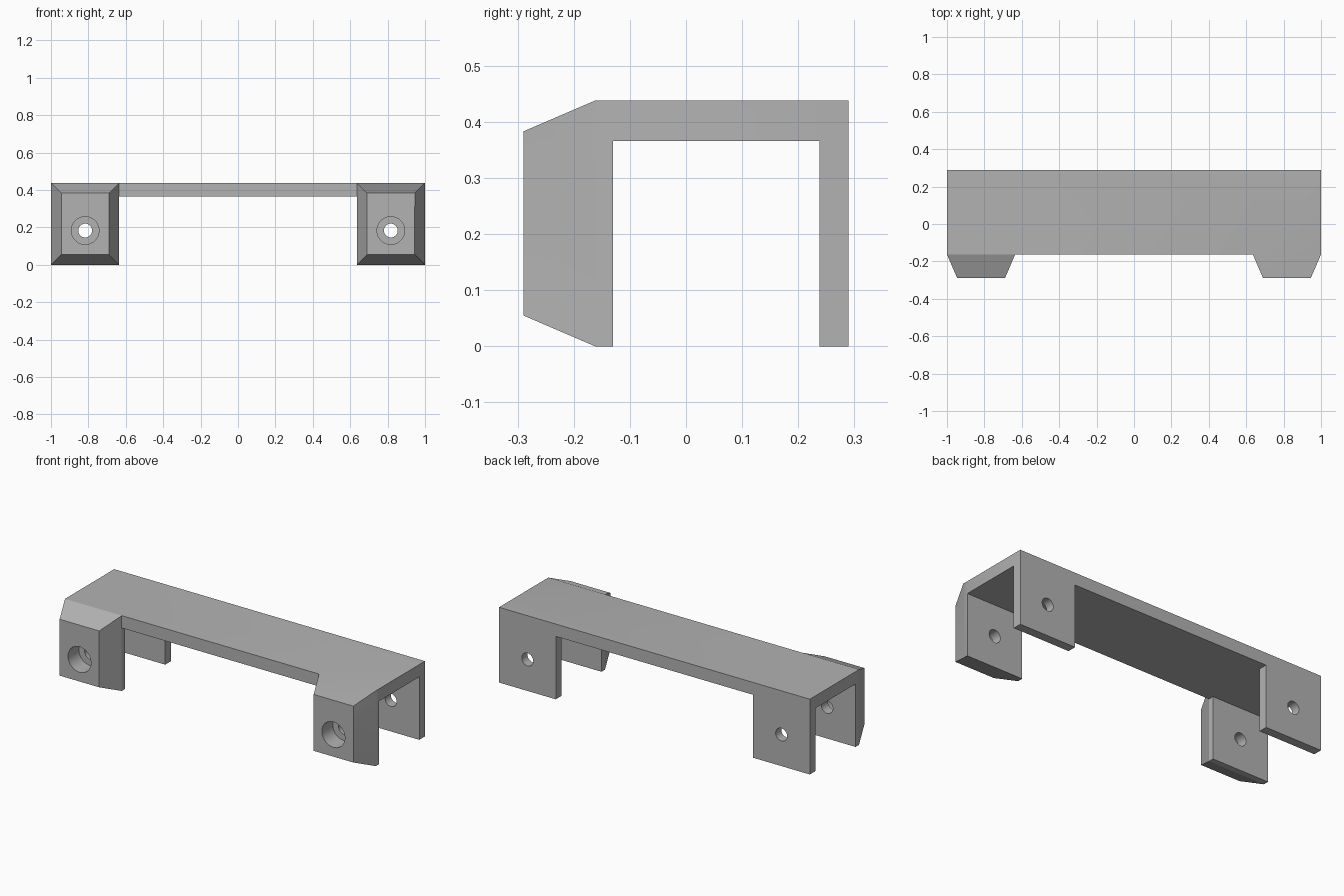
import bpy, bmesh, math
from mathutils import Matrix, Vector

old = bpy.data.objects.get("Cube")
if old:
    bpy.data.objects.remove(old, do_unlink=True)

# Key dimensions
XS = (-1.0, -0.635, 0.635, 1.0)
YS = (-0.162, -0.13, 0.238, 0.29)
TOP, UNDER, FRONT, CHAMFER = 0.438, 0.366, -0.29, 0.055
HOLE_X, HOLE_Z = 0.817, 0.183

grey = bpy.data.materials.new("plain grey")
grey.use_nodes = True
colour = (0.45, 0.45, 0.45, 1)
grey.diffuse_color = colour
grey.node_tree.nodes["Principled BSDF"].inputs["Base Color"].default_value = colour


def extrude(bm, faces, offset):
    """Extrude a face region and return its new cap faces."""
    geom = bmesh.ops.extrude_face_region(bm, geom=faces)["geom"]
    verts = [g for g in geom if isinstance(g, bmesh.types.BMVert)]
    bmesh.ops.translate(bm, verts=verts, vec=offset)
    bmesh.ops.delete(bm, geom=[f for f in faces if f.is_valid], context='FACES_ONLY')
    return [g for g in geom if isinstance(g, bmesh.types.BMFace)]


# Top plate, laid out as a grid so the legs can grow from its corners
bm = bmesh.new()
pts = [[bm.verts.new((x, y, TOP)) for y in YS] for x in XS]
cells = [bm.faces.new((pts[i][j], pts[i + 1][j], pts[i + 1][j + 1], pts[i][j + 1]))
         for i in range(3) for j in range(3)]
geom = bmesh.ops.extrude_face_region(bm, geom=cells, use_keep_orig=True)["geom"]
bmesh.ops.translate(bm, verts=[g for g in geom if isinstance(g, bmesh.types.BMVert)],
                    vec=(0, 0, UNDER - TOP))
bottom = [g for g in geom if isinstance(g, bmesh.types.BMFace)]

# Four legs: front and back strips at each end
for face in bottom:
    c = face.calc_center_median()
    if abs(c.x) > XS[2] and (c.y < YS[1] or c.y > YS[2]):
        extrude(bm, [face], (0, 0, -UNDER))

# Tapered pads on the front of the two front legs
bmesh.ops.recalc_face_normals(bm, faces=bm.faces)
for side in (-1, 1):
    front = [f for f in bm.faces
             if f.calc_center_median().y < YS[0] + 0.001
             and f.calc_center_median().x * side > XS[2]]
    caps = extrude(bm, front, (0, FRONT - YS[0], 0))
    middle = side * (XS[2] + XS[3]) / 2
    for v in {v for f in caps for v in f.verts}:
        v.co.x += CHAMFER if v.co.x < middle else -CHAMFER
        if v.co.z < 0.01:
            v.co.z = CHAMFER
        elif v.co.z > TOP - 0.01:
            v.co.z = TOP - CHAMFER
        else:
            v.co.z = UNDER - CHAMFER
bmesh.ops.dissolve_limit(bm, angle_limit=math.radians(0.5), verts=bm.verts, edges=bm.edges)
bmesh.ops.recalc_face_normals(bm, faces=bm.faces)

mesh = bpy.data.meshes.new("bracket")
bm.to_mesh(mesh)
bm.free()
mesh.materials.append(grey)
bracket = bpy.data.objects.new("bracket", mesh)
bpy.context.collection.objects.link(bracket)


def drill(x, radius, y0, y1):
    """Cut a round hole along y."""
    b = bmesh.new()
    bmesh.ops.create_cone(b, cap_ends=True, segments=48, radius1=radius,
                          radius2=radius, depth=y1 - y0)
    bmesh.ops.transform(b, verts=b.verts,
                        matrix=Matrix.Translation(Vector((x, (y0 + y1) / 2, HOLE_Z)))
                        @ Matrix.Rotation(math.pi / 2, 4, 'X'))
    m = bpy.data.meshes.new("drill")
    b.to_mesh(m)
    b.free()
    m.materials.append(grey)
    cutter = bpy.data.objects.new("drill", m)
    cutter.hide_render = True
    bpy.context.collection.objects.link(cutter)
    mod = bracket.modifiers.new("hole", 'BOOLEAN')
    mod.operation, mod.solver, mod.object = 'DIFFERENCE', 'EXACT', cutter
    bpy.ops.object.modifier_apply(modifier=mod.name)
    bpy.data.objects.remove(cutter, do_unlink=True)


# Screw holes through all legs, counterbored from the front
bpy.ops.object.select_all(action='DESELECT')
bracket.select_set(True)
bpy.context.view_layer.objects.active = bracket
for side in (-1, 1):
    drill(side * HOLE_X, 0.037, -0.5, 0.5)
    drill(side * HOLE_X, 0.074, -0.5, -0.19)
bpy.ops.object.shade_smooth_by_angle(angle=math.radians(20))
